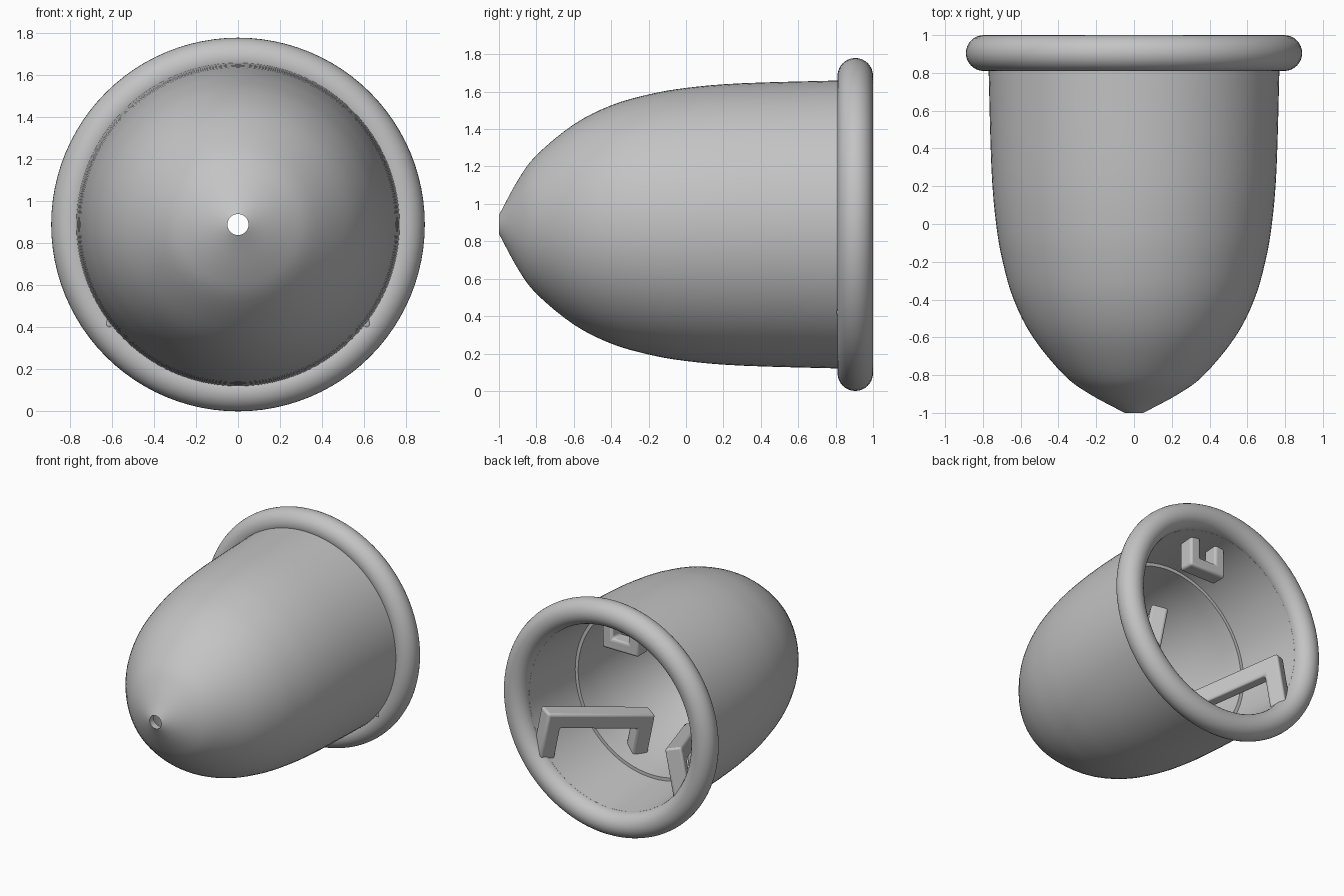
import bpy, bmesh, math
from mathutils import Vector, Matrix

if "Cube" in bpy.data.objects:
    bpy.data.objects.remove(bpy.data.objects["Cube"], do_unlink=True)

AXIS_Z = 0.89

grey = bpy.data.materials.new("plain_grey")
grey.use_nodes = True
grey.diffuse_color = (0.55, 0.55, 0.55, 1)
grey.node_tree.nodes["Principled BSDF"].inputs["Base Color"].default_value = (0.55, 0.55, 0.55, 1)


def finish(bm, name, angle=35):
    bmesh.ops.recalc_face_normals(bm, faces=bm.faces)
    mesh = bpy.data.meshes.new(name)
    bm.to_mesh(mesh)
    bm.free()
    mesh.materials.append(grey)
    obj = bpy.data.objects.new(name, mesh)
    bpy.context.collection.objects.link(obj)
    bpy.ops.object.select_all(action="DESELECT")
    obj.select_set(True)
    bpy.context.view_layer.objects.active = obj
    bpy.ops.object.shade_smooth_by_angle(angle=math.radians(angle))
    return obj


def lathe(name, profile, angle, segments=96):
    """Turn a closed (y, radius) profile around the horizontal axis."""
    bm = bmesh.new()
    rings = []
    for i in range(segments):
        a = math.tau * i / segments
        rings.append([bm.verts.new((r * math.cos(a), y, AXIS_Z + r * math.sin(a)))
                      for y, r in profile])
    n = len(profile)
    for i, ring in enumerate(rings):
        nxt = rings[(i + 1) % segments]
        for j in range(n):
            k = (j + 1) % n
            bm.faces.new((ring[j], ring[k], nxt[k], nxt[j]))
    return finish(bm, name, angle)


def smooth_path(points, steps=4):
    """Catmull-Rom curve through the points."""
    pts = [Vector(p) for p in points]
    pts = [2 * pts[0] - pts[1]] + pts + [2 * pts[-1] - pts[-2]]
    out = []
    for p, q, r, s in zip(pts, pts[1:], pts[2:], pts[3:]):
        for i in range(steps):
            t = i / steps
            out.append(0.5 * (2 * q + (r - p) * t + (2 * p - 5 * q + 4 * r - s) * t ** 2
                              + (3 * q - p - 3 * r + s) * t ** 3))
    return out + [pts[-2]]


def bracket(name, start, end, leg, t, depth):
    """U-shaped bar: a span from start to end, with two legs along a vector."""
    start, end, leg = Vector(start), Vector(end), Vector(leg)
    span = end - start
    length, u = span.length, span.normalized()
    normal = u.cross(leg).normalized()
    h, w = t / 2, leg.length
    direction = leg.normalized()
    outline = [(-h, -h), (length + h, -h), (length + h, w), (length - h, w),
               (length - h, h), (h, h), (h, w), (-h, w)]
    bm = bmesh.new()
    verts = [bm.verts.new(start + u * a + direction * b - normal * depth / 2)
             for a, b in outline]
    face = bm.faces.new(verts)
    grown = bmesh.ops.extrude_face_region(bm, geom=[face])["geom"]
    moved = [v for v in grown if isinstance(v, bmesh.types.BMVert)]
    bmesh.ops.translate(bm, vec=normal * depth, verts=moved)
    obj = finish(bm, name, 50)
    bevel = obj.modifiers.new("soft_edges", "BEVEL")
    bevel.width = 0.018
    bevel.segments = 3
    return obj


# Hollow pointed shell with a small hole through the tip
outer = smooth_path([(-1, 0.05), (-0.9, 0.235), (-0.8, 0.37), (-0.6, 0.535), (-0.4, 0.637),
                     (-0.2, 0.695), (0, 0.73), (0.3, 0.755), (0.9, 0.772)])
inner = smooth_path([(0.4, 0.635), (0.2, 0.615), (0, 0.58), (-0.2, 0.53), (-0.4, 0.46),
                     (-0.6, 0.37), (-0.8, 0.22), (-0.95, 0.05)])
lathe("shell", outer + [(0.9, 0.7), (0.65, 0.68), (0.4, 0.66)] + inner, 30)

# Round rim
rim = [(0.905 + 0.095 * math.cos(math.tau * i / 32), 0.795 + 0.095 * math.sin(math.tau * i / 32))
       for i in range(32)]
lathe("rim", rim, 60)

# Small hanging loop at the top of the opening
bracket("upper_loop", (-0.11, 0.74, AXIS_Z + 0.5), (0.11, 0.74, AXIS_Z + 0.5),
        (0, 0, 0.22), 0.085, 0.12)

# Pair of long bridges low on either side
for side, name in ((1, "left_bridge"), (-1, "right_bridge")):
    bracket(name, (side * 0.53, 0.88, AXIS_Z - 0.15), (side * 0.21, 0.22, AXIS_Z - 0.32),
            (side * 0.07, 0, -0.34), 0.12, 0.12)
